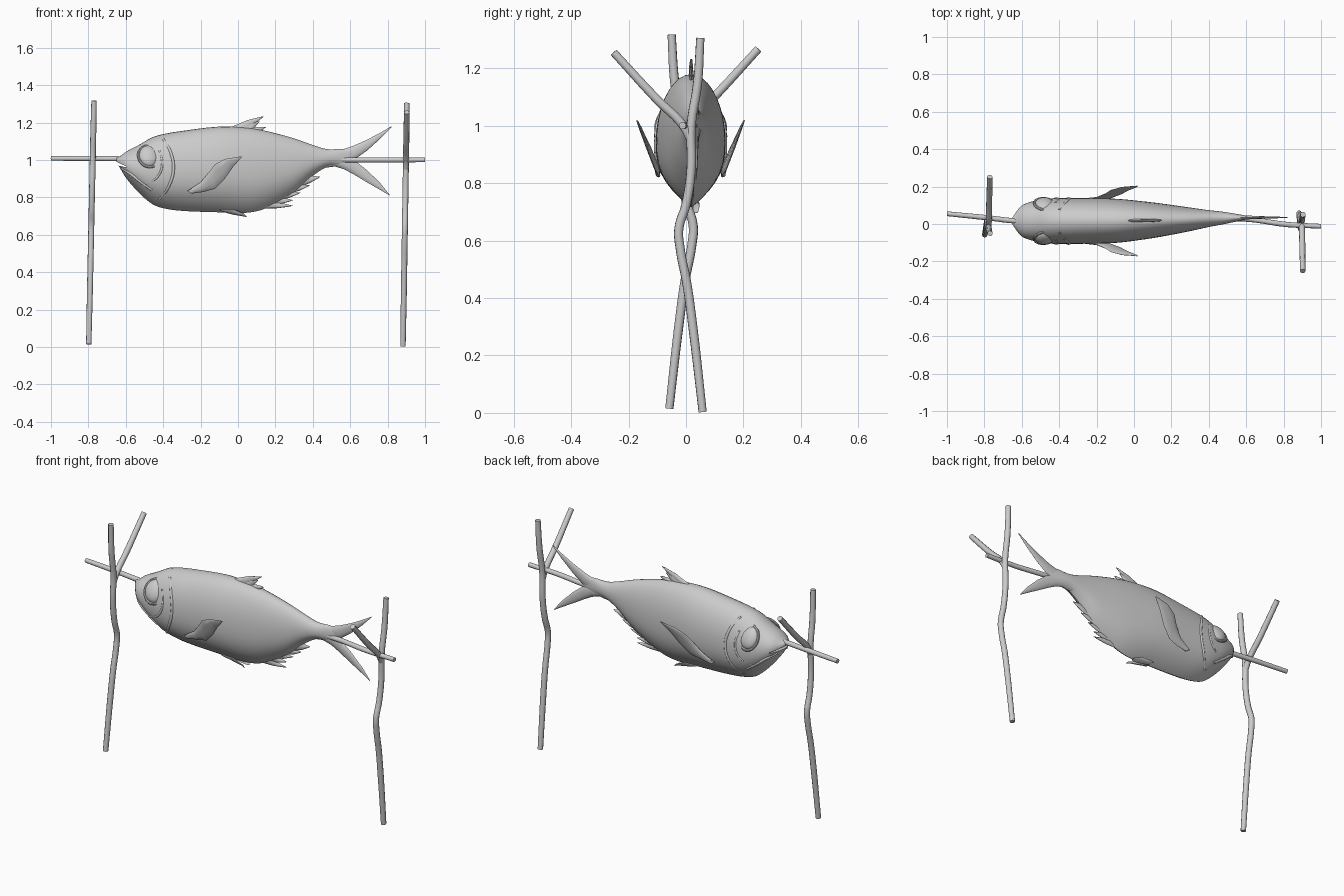
import bpy, bmesh, math
from mathutils import Vector

if "Cube" in bpy.data.objects:
    bpy.data.objects.remove(bpy.data.objects["Cube"])

# body stations: x, top z, bottom z, half width, centre y
BODY = [(-.65, 1.012, .985, .018, .016), (-.63, 1.02, .955, .048, .016), (-.60, 1.043, .905, .083, .016),
        (-.53, 1.08, .825, .108, .016), (-.46, 1.12, .765, .118, .016), (-.40, 1.138, .742, .122, .016),
        (-.30, 1.155, .728, .122, .016), (-.10, 1.178, .72, .118, .017), (.05, 1.172, .718, .102, .019),
        (.15, 1.155, .742, .088, .021), (.30, 1.115, .825, .063, .025), (.40, 1.08, .915, .045, .029),
        (.48, 1.057, .963, .033, .032), (.56, 1.06, .965, .018, .034), (.62, 1.05, .98, .006, .035)]


def body_at(x):
    """Smoothly interpolated top, bottom, half width and centre y."""
    n = len(BODY)
    i = max(0, min(n - 2, sum(1 for r in BODY if r[0] <= x) - 1))
    a, b = BODY[i], BODY[i + 1]
    h = b[0] - a[0]
    u = (x - a[0]) / h
    out = []
    for k in range(1, 5):
        def slope(j):
            p, q = BODY[max(0, j - 1)], BODY[min(n - 1, j + 1)]
            return (q[k] - p[k]) / (q[0] - p[0])
        out.append((2*u**3 - 3*u*u + 1)*a[k] + (u**3 - 2*u*u + u)*h*slope(i)
                   + (3*u*u - 2*u**3)*b[k] + (u**3 - u*u)*h*slope(i + 1))
    return out


def section(t):
    """Half-width fraction at height t: round back, keeled belly."""
    return max(0, 1 - t*t)**.5 if t > 0 else max(0, 1 - abs(t)**2.6)**.9


def surface(x, z, side):
    top, bot, w, cy = body_at(x)
    t = max(-1, min(1, (2*z - top - bot) / (top - bot)))
    return Vector((x, cy + side * w * section(t), z))


def smooth(ob, angle=40):
    bpy.ops.object.select_all(action='DESELECT')
    ob.select_set(True)
    bpy.context.view_layer.objects.active = ob
    bpy.ops.object.shade_smooth_by_angle(angle=math.radians(angle))
    return ob


def loft(name, strips):
    """Each strip is a list of closed rings of equal length."""
    bm = bmesh.new()
    for rings in strips:
        vs = [[bm.verts.new(p) for p in r] for r in rings]
        n = len(vs[0])
        for a, b in zip(vs, vs[1:]):
            for i in range(n):
                bm.faces.new((a[i], a[(i + 1) % n], b[(i + 1) % n], b[i]))
        bm.faces.new(vs[0])
        bm.faces.new(vs[-1])
    bmesh.ops.recalc_face_normals(bm, faces=bm.faces[:])
    me = bpy.data.meshes.new(name)
    bm.to_mesh(me)
    bm.free()
    ob = bpy.data.objects.new(name, me)
    bpy.context.collection.objects.link(ob)
    return smooth(ob)


def blade(stations):
    """Lens-shaped rings between edge points a and b with half thickness t."""
    rings = []
    for a, b, t in stations:
        a, b = Vector(a), Vector(b)
        rings.append([(a + b)/2 + (a - b)/2*math.cos(k*math.pi/5) + Vector((0, t*math.sin(k*math.pi/5), 0))
                      for k in range(10)])
    return rings


def tube(name, paths, r, res=3):
    cu = bpy.data.curves.new(name, 'CURVE')
    cu.dimensions = '3D'
    cu.bevel_depth, cu.bevel_resolution, cu.use_fill_caps, cu.resolution_u = r, res, True, 6
    for path in paths:
        sp = cu.splines.new('BEZIER')
        sp.bezier_points.add(len(path) - 1)
        for bp, p in zip(sp.bezier_points, path):
            bp.co = p
            bp.handle_left_type = bp.handle_right_type = 'AUTO'
        # rounded stick ends
        sp.bezier_points[0].radius = sp.bezier_points[-1].radius = .9
    ob = bpy.data.objects.new(name, cu)
    bpy.context.collection.objects.link(ob)
    bpy.ops.object.select_all(action='DESELECT')
    ob.select_set(True)
    bpy.context.view_layer.objects.active = ob
    bpy.ops.object.convert(target='MESH')
    return smooth(bpy.context.object)


# fish body
rings = []
for i in range(61):
    x = -.65 + 1.27 * (i / 60)**1.25
    top, bot, w, cy = body_at(x)
    ring = []
    for k in range(36):
        a = 2 * math.pi * k / 36
        t = math.cos(a)
        ring.append((x, cy + math.copysign(w * section(t), math.sin(a)), (top + bot)/2 + (top - bot)/2*t))
    rings.append(ring)
body = loft("fish_body", [rings])

# open mouth slit
cut = loft("mouth_cutter", [[[(x, y, z) for y, z in ((-.1, c - h), (.13, c - h), (.13, c + h), (-.1, c + h))]
                            for x, c, h in ((-.68, .992, .013), (-.595, .962, .002))]])
cut.hide_render = True
mod = body.modifiers.new("mouth", 'BOOLEAN')
mod.operation, mod.object = 'DIFFERENCE', cut
bpy.context.view_layer.objects.active = body
bpy.ops.object.modifier_apply(modifier="mouth")
bpy.data.objects.remove(cut)
smooth(body)

# head ridges on both sides: gill cover, cheek, jaw
RIDGES = {"gill_edge": ([(-.40, 1.11), (-.36, 1.04), (-.345, .95), (-.37, .86), (-.42, .79)], .008),
          "cheek_edge": ([(-.42, 1.05), (-.405, .98), (-.43, .91), (-.50, .87)], .006),
          "jaw": ([(-.62, .955), (-.58, .93), (-.53, .89), (-.46, .84)], .009)}
for name, (pts, r) in RIDGES.items():
    tube(name, [[surface(x, z, s) - Vector((0, s*r*.45, 0)) for x, z in pts] for s in (-1, 1)], r)

# eyes and eye rims
for s, label in ((-1, "front"), (1, "back")):
    rot = (s * math.radians(28), 0, s * math.radians(-8))
    c = surface(-.476, 1.02, s)
    bpy.ops.mesh.primitive_uv_sphere_add(segments=28, ring_count=16, radius=1, location=c - Vector((0, s*.018, 0)), rotation=rot)
    eye = bpy.context.object
    eye.name = "eye_" + label
    eye.scale = (.054, .032, .062)
    smooth(eye)
    bpy.ops.mesh.primitive_torus_add(major_segments=32, minor_segments=8, major_radius=.057, minor_radius=.007,
                                     location=c - Vector((0, s*.014, 0)),
                                     rotation=(math.pi/2 + rot[0], 0, rot[2]))
    rim = bpy.context.object
    rim.name = "eye_rim_" + label
    rim.scale = (1, 1.14, 1)
    smooth(rim)

# forked tail
UP = [(.44, 1.06, .99, .026), (.52, 1.052, .985, .02), (.57, 1.06, .985, .014), (.62, 1.077, 1.0, .010),
      (.69, 1.108, 1.05, .007), (.76, 1.145, 1.113, .005), (.82, 1.18, 1.175, .002)]
LOW = [(.44, 1.03, .955, .026), (.52, 1.03, .965, .02), (.57, 1.02, .949, .014), (.62, 1.0, .922, .010),
       (.69, .945, .88, .007), (.76, .877, .84, .005), (.81, .815, .81, .002)]
loft("tail_fin", [blade([((x, .035, a), (x, .035, b), t) for x, a, b, t in lobe]) for lobe in (UP, LOW)])


def rays(name, items, edge):
    """Fan of swept blades: base x, base half length, tip x, tip z."""
    strips = []
    for bx, half, tx, tz in items:
        ends = [body_at(bx + d)[edge] + (-.02, .02)[edge] for d in (-half, half)]
        cy = body_at(bx)[3]
        a0, b0 = Vector((bx - half, cy, ends[0])), Vector((bx + half, cy, ends[1]))
        tip = Vector((tx, cy, tz))
        bulge = Vector((0, 0, (.010, -.008)[edge]))
        strips.append(blade([(a0, b0, .009), (a0.lerp(tip, .6) + bulge, b0.lerp(tip, .6), .007),
                             (a0.lerp(tip, .92) + bulge*.4, b0.lerp(tip, .92), .004),
                             (a0.lerp(tip, .99), b0.lerp(tip, .99), .002)]))
    loft(name, strips)


# dorsal and anal fins
rays("dorsal_fin", [(-.02, .06, .14, 1.233), (.02, .05, .115, 1.205), (.06, .05, .15, 1.175),
                    (.09, .05, .18, 1.14)], 0)
rays("anal_fin", [(.13, .06, .295, .755), (.18, .05, .295, .785), (.23, .05, .335, .825),
                  (.29, .04, .385, .865), (.34, .04, .44, .91)], 1)

# pectoral and pelvic fins on both sides
PECT = [((-.27, .115, .835), (-.25, .112, .82), .008), ((-.20, .125, .88), (-.19, .112, .828), .009),
        ((-.155, .145, .935), (-.125, .122, .845), .008), ((-.125, .165, .975), (-.07, .142, .90), .007),
        ((-.07, .18, 1.005), (-.025, .165, .965), .006), ((.02, .187, 1.02), (.02, .185, 1.014), .003)]
PELV = [((-.10, .025, .735), (-.08, .01, .722), .010), ((-.02, .028, .735), (-.03, .01, .708), .008),
        ((.03, .028, .715), (.03, .012, .698), .006), ((.045, .025, .70), (.045, .022, .695), .002)]
for name, st in (("pectoral_fin", PECT), ("pelvic_fin", PELV)):
    for s, label in ((-1, "front"), (1, "back")):
        loft(name + "_" + label, [blade([((a[0], .016 + s*a[1], a[2]), (b[0], .016 + s*b[1], b[2]), t)
                                         for a, b, t in st])])

# skewer through the fish
tube("skewer", [[(-1, .055, 1.008), (-.8, .035, 1.008), (-.6, .014, 1.006), (0, .02, 1.0), (.6, .026, 1.0),
                 (.82, -.003, 1.0), (1, -.012, 1.0)]], .014)

# forked support sticks, mirrored front to back: y, z
STEM = [(.058, .003), (.025, .29), (.003, .45), (-.02, .57), (-.025, .64), (0, .725), (.018, .85),
        (.018, 1.0), (.04, 1.145), (.05, 1.305)]
FORK = [(.016, .95), (-.01, 1.0), (-.10, 1.09), (-.252, 1.255)]
for label, s, x0, x1, dz in (("right", 1, .882, .903, 0), ("left", -1, -.798, -.77, .012)):
    tube("support_stick_" + label, [[(x0 + (x1 - x0)*z/1.3, s*y, z + dz) for y, z in path]
                                    for path in (STEM, FORK)], .016)
